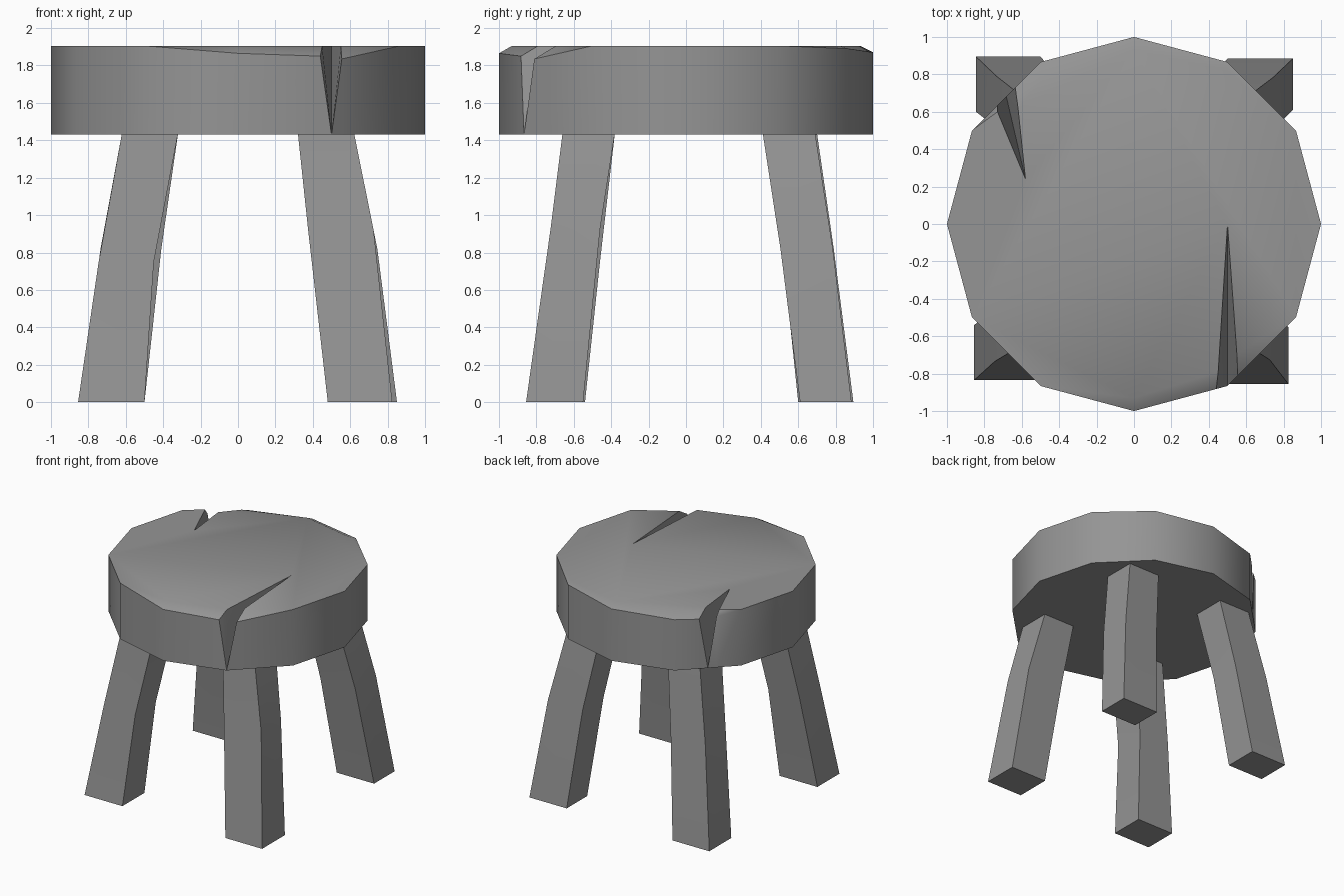
import bpy, bmesh, math

if "Cube" in bpy.data.objects:
    bpy.data.objects.remove(bpy.data.objects["Cube"])

stone = bpy.data.materials.new("grey stone")
stone.diffuse_color = (0.3, 0.3, 0.3, 1)
stone.use_nodes = True
stone.node_tree.nodes["Principled BSDF"].inputs["Base Color"].default_value = stone.diffuse_color

SEAT_Z, TOP_Z = 1.43, 1.905


def finish(bm, name):
    bmesh.ops.remove_doubles(bm, verts=bm.verts, dist=0.0005)
    bmesh.ops.recalc_face_normals(bm, faces=bm.faces)
    mesh = bpy.data.meshes.new(name)
    bm.to_mesh(mesh)
    bm.free()
    mesh.materials.append(stone)
    obj = bpy.data.objects.new(name, mesh)
    bpy.context.collection.objects.link(obj)
    bpy.context.view_layer.objects.active = obj
    obj.select_set(True)
    bpy.ops.object.shade_smooth_by_angle(angle=math.radians(35))
    obj.select_set(False)


def clock(k):
    a = math.radians(30 * k)
    return math.cos(a), math.sin(a)


# Seat outline: rim x, y, z and the matching inner point on the flat top.
# A "crack" entry holds the foot of a split and its tip on the top.
def corner(k, z=TOP_Z, top=None):
    x, y = clock(k)
    return ("rim", (x, y, z), top or (x, y))


outline = [
    corner(0), corner(1), corner(2, 1.89, (0.5, 0.82)),
    corner(3, 1.87, (0, 0.93)), corner(4, 1.86, (-0.5, 0.76)),
    ("rim", (-0.635, 0.731, 1.85), (-0.62, 0.62)),
    ("crack", (-0.683, 0.683, SEAT_Z), (-0.58, 0.24)),
    ("rim", (-0.731, 0.635, 1.86), (-0.73, 0.6)),
    corner(5), corner(6), corner(7), corner(8),
    corner(9, 1.865, (0, -0.93)),
    ("rim", (0.44, -0.882, 1.85), (0.45, -0.79)),
    ("crack", (0.5, -0.866, SEAT_Z), (0.5, 0.0)),
    ("rim", (0.555, -0.811, 1.835), (0.55, -0.695)),
    corner(11),
]

bm = bmesh.new()
base, rim, top = [], [], []
for kind, r, t in outline:
    base.append(bm.verts.new((r[0], r[1], SEAT_Z)))
    rim.append(base[-1] if kind == "crack" else bm.verts.new(r))
    flush = math.dist(r, (*t, TOP_Z)) < 0.001
    top.append(rim[-1] if flush else bm.verts.new((*t, TOP_Z)))


def face(*verts):
    unique = list(dict.fromkeys(verts))
    if len(unique) > 2:
        bm.faces.new(unique)


for i in range(len(outline)):
    j = (i + 1) % len(outline)
    face(base[i], base[j], rim[j], rim[i])          # side wall
    if outline[i][0] == "crack":                    # crack wall or worn edge
        face(rim[i], rim[j], top[j])
        face(rim[i], top[j], top[i])
    else:
        face(rim[i], rim[j], top[i])
        face(rim[j], top[j], top[i])
face(*top)
face(*reversed(base))
finish(bm, "seat")

# Legs: each section is z, x range, y range, from the foot up to the seat
legs = {
    "front_left_leg": [(0, -.855, -.5, -.835, -.54), (.75, -.745, -.45, -.735, -.46),
                       (1.44, -.62, -.32, -.66, -.38)],
    "front_right_leg": [(0, .48, .825, -.855, -.55), (.92, .375, .725, -.725, -.46),
                        (1.44, .32, .62, -.66, -.38)],
    "back_right_leg": [(0, .5, .85, .61, .885), (.82, .42, .745, .505, .785),
                       (1.44, .32, .62, .41, .69)],
    "back_left_leg": [(0, -.845, -.5, .6, .895), (.82, -.735, -.41, .515, .79),
                      (1.44, -.62, -.32, .41, .70)],
}
for name, sections in legs.items():
    bm = bmesh.new()
    rings = [[bm.verts.new(p) for p in
              ((x0, y0, z), (x1, y0, z), (x1, y1, z), (x0, y1, z))]
             for z, x0, x1, y0, y1 in sections]
    for lo, hi in zip(rings, rings[1:]):
        for i in range(4):
            j = (i + 1) % 4
            bm.faces.new((lo[i], lo[j], hi[j], hi[i]))
    bm.faces.new(rings[0][::-1])
    bm.faces.new(rings[-1])
    finish(bm, name)
